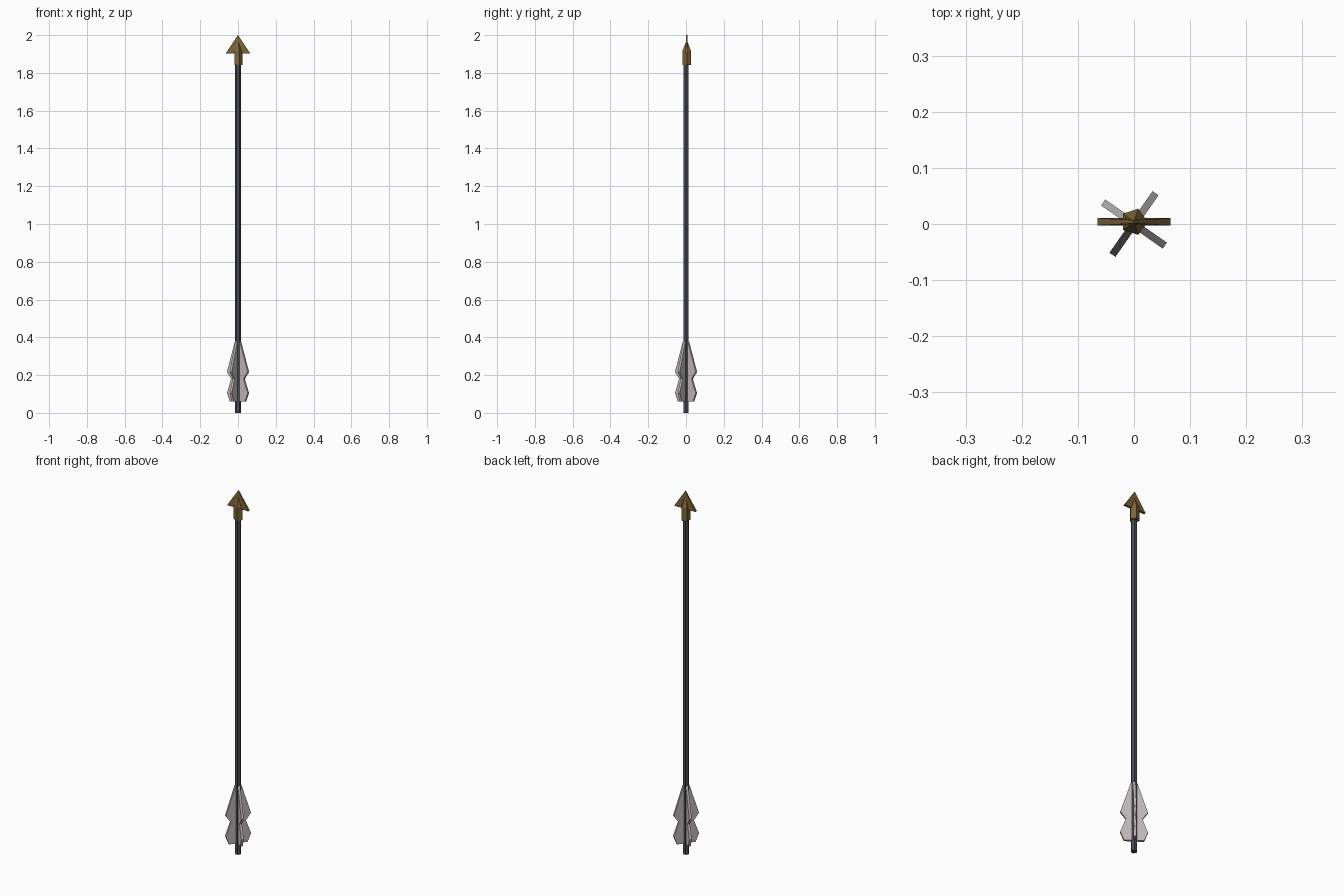
import bpy, bmesh, math
from mathutils import Matrix

if "Cube" in bpy.data.objects:
    bpy.data.objects.remove(bpy.data.objects["Cube"])


def material(name, rgb):
    m = bpy.data.materials.new(name)
    m.diffuse_color = (*rgb, 1)
    m.use_nodes = True
    m.node_tree.nodes["Principled BSDF"].inputs["Base Color"].default_value = m.diffuse_color
    return m


STEEL = material("dark grey shaft", (0.065, 0.072, 0.085))
BRONZE = material("bronze head", (0.21, 0.125, 0.042))
FEATHER = material("pale grey feather", (0.52, 0.475, 0.48))


def finish(name, bm, mat):
    bmesh.ops.recalc_face_normals(bm, faces=bm.faces)
    me = bpy.data.meshes.new(name)
    bm.to_mesh(me)
    bm.free()
    me.materials.append(mat)
    ob = bpy.data.objects.new(name, me)
    bpy.context.collection.objects.link(ob)
    return ob


def lathe(name, rings, sides, mat, y=0):
    """Stack of flat-sided rings (radius, z); radius 0 makes a point."""
    bm = bmesh.new()
    prev = None
    for r, z in rings:
        if r == 0:
            tip = bm.verts.new((0, y, z))
            for i in range(sides):
                bm.faces.new((prev[i], prev[(i + 1) % sides], tip))
            continue
        ring = [bm.verts.new((r * math.cos(math.tau * i / sides),
                              y + r * math.sin(math.tau * i / sides), z))
                for i in range(sides)]
        if prev is None:
            bm.faces.new(ring)
        else:
            for i in range(sides):
                j = (i + 1) % sides
                bm.faces.new((prev[i], prev[j], ring[j], ring[i]))
        prev = ring
    if rings[-1][0] > 0:
        bm.faces.new(prev)
    return finish(name, bm, mat)


def plate(name, outline, mat, angle=0, y=0):
    """Flat plate from (x, z, half thickness) points, turned about z."""
    bm = bmesh.new()
    a = [bm.verts.new((x, -t, z)) for x, z, t in outline]
    b = [bm.verts.new((x, t, z)) for x, z, t in outline]
    bm.faces.new(a)
    bm.faces.new(b[::-1])
    n = len(a)
    for i in range(n):
        j = (i + 1) % n
        bm.faces.new((a[i], b[i], b[j], a[j]))
    bm.transform(Matrix.Translation((0, y, 0)) @ Matrix.Rotation(angle, 4, 'Z'))
    return finish(name, bm, mat)


# Shaft
lathe("shaft", [(0.0165, 0), (0.0165, 1.87)], 6, STEEL)

# Head: five-sided socket with a point, and a flat barbed blade
HEAD_Y = 0.004
lathe("head_socket", [(0.0245, 1.842), (0.0245, 1.915), (0, 1.975)], 5, BRONZE, HEAD_Y)
plate("head_blade", [(-0.065, 1.903, 0.0065), (0.065, 1.903, 0.0065), (0, 2.0, 0.003)],
      BRONZE, y=HEAD_Y)

# Four notched feather vanes
T = 0.0065
VANE = [(0, 0.06), (0.049, 0.06), (0.067, 0.105), (0.040, 0.18),
        (0.067, 0.217), (0.016, 0.378), (0, 0.378)]
for k in range(4):
    plate(f"feather_{k + 1}", [(x, z, T) for x, z in VANE], FEATHER,
          math.radians(55 + 90 * k))
